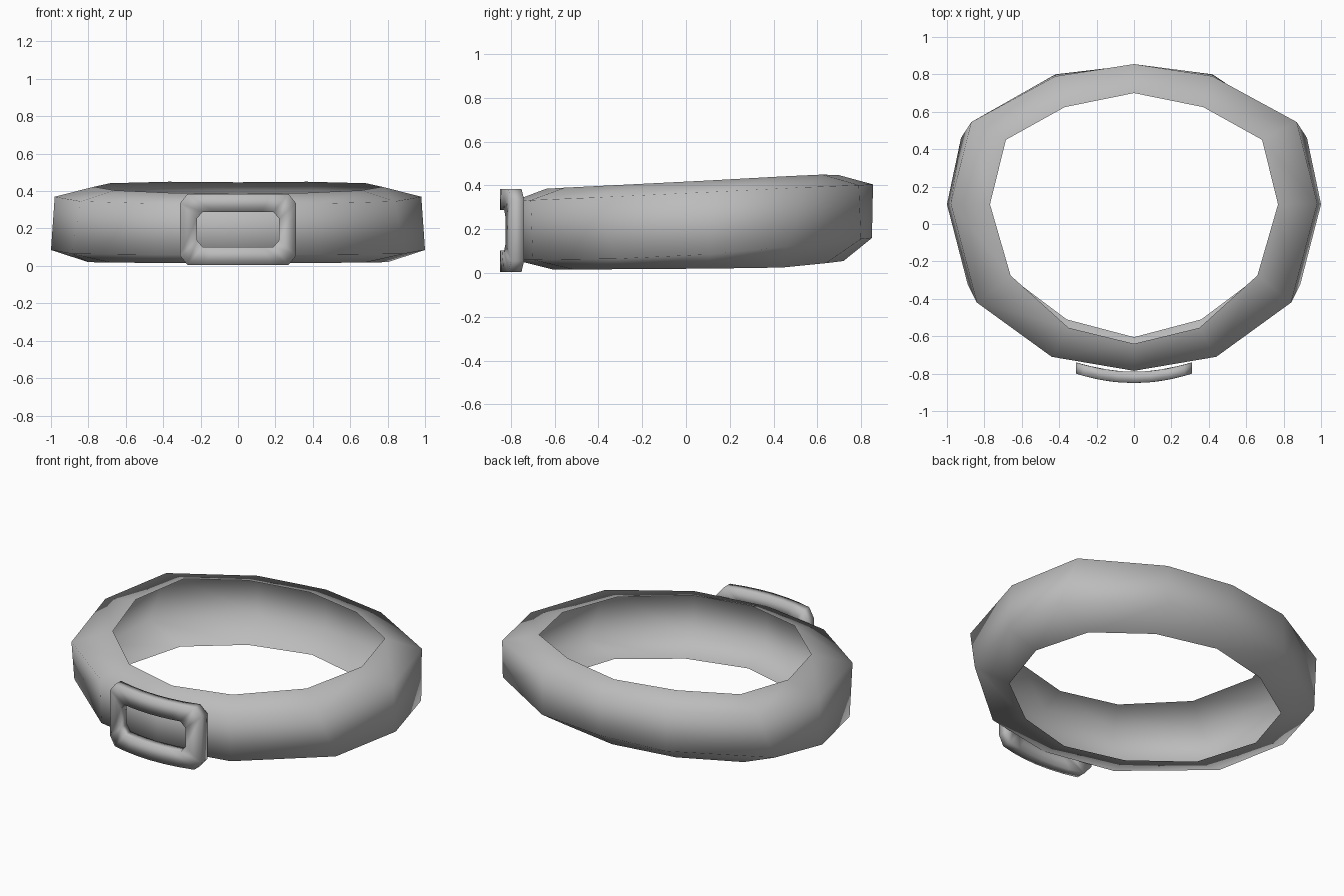
import bpy
import bmesh

if "Cube" in bpy.data.objects:
    bpy.data.objects.remove(bpy.data.objects["Cube"])

grey = bpy.data.materials.new("plain_grey")
grey.diffuse_color = (0.5, 0.5, 0.5, 1)
grey.use_nodes = True
grey.node_tree.nodes["Principled BSDF"].inputs["Base Color"].default_value = grey.diffuse_color


def loft(name, loops, close_profile=False):
    """Skin a list of closed point loops and shade the result smooth."""
    bm = bmesh.new()
    rings = [[bm.verts.new(p) for p in loop] for loop in loops]
    pairs = list(zip(rings, rings[1:]))
    if close_profile:
        pairs.append((rings[-1], rings[0]))
    n = len(rings[0])
    for a, b in pairs:
        for i in range(n):
            j = (i + 1) % n
            bm.faces.new((a[i], b[i], b[j], a[j]))
    for f in bm.faces:
        f.smooth = True
    mesh = bpy.data.meshes.new(name)
    bm.to_mesh(mesh)
    bm.free()
    mesh.materials.append(grey)
    obj = bpy.data.objects.new(name, mesh)
    bpy.context.collection.objects.link(obj)
    return obj


def mirrored(half):
    """Complete a back-to-front half loop by mirroring it in x."""
    return half + [(-x, y, z) for x, y, z in half[-2:0:-1]]


# Band: open C-shaped sheet, twelve sides, each loop listed back to front
top_inner = [(0, .70, .447), (.37, .625, .45), (.685, .45, .442), (.77, .105, .423),
             (.66, -.275, .404), (.35, -.555, .39), (0, -.64, .385)]
top_outer = [(0, .855, .405), (.42, .79, .402), (.87, .545, .392), (.98, .11, .37),
             (.84, -.42, .345), (.44, -.71, .333), (0, -.785, .33)]
low_outer = [(0, .85, .16), (.42, .80, .155), (.925, .46, .12), (1.0, .105, .085),
             (.89, -.32, .065), (.44, -.70, .06), (0, -.785, .06)]
low_inner = [(0, .72, .055), (.38, .64, .045), (.70, .44, .025), (.80, .105, .02),
             (.68, -.27, .018), (.36, -.51, .015), (0, -.605, .015)]
loft("band", [mirrored(h) for h in (top_inner, top_outer, low_outer, low_inner)])


# Buckle: bowed frame with clipped corners
def frame_loop(w, h, cut_x, cut_z, depth):
    steps = 6
    top = [(-(w - cut_x) + 2 * (w - cut_x) * i / steps, h) for i in range(steps + 1)]
    outline = top + [(w, h - cut_z), (w, cut_z - h)]
    outline += [(x, -h) for x, _ in reversed(top)] + [(-w, cut_z - h), (-w, h - cut_z)]
    return [(x, -.85 + depth + .05 * (x / .31) ** 2, .195 + z) for x, z in outline]


outer = (.31, .19, .04, .05)
hole = (.22, .093, .03, .035)
loft("buckle", [frame_loop(*outer, .06), frame_loop(*outer, 0),
                frame_loop(*hole, 0), frame_loop(*hole, .06)], close_profile=True)

# Face both parts outward
for name in ("band", "buckle"):
    mesh = bpy.data.objects[name].data
    bm = bmesh.new()
    bm.from_mesh(mesh)
    if name == "buckle":
        bmesh.ops.recalc_face_normals(bm, faces=bm.faces)
    else:
        bm.faces.ensure_lookup_table()
        wall = bm.faces[12]
        wall.normal_update()
        centre = wall.calc_center_median()
        if wall.normal.x * centre.x + wall.normal.y * centre.y < 0:
            bmesh.ops.reverse_faces(bm, faces=bm.faces)
    bm.to_mesh(mesh)
    bm.free()
